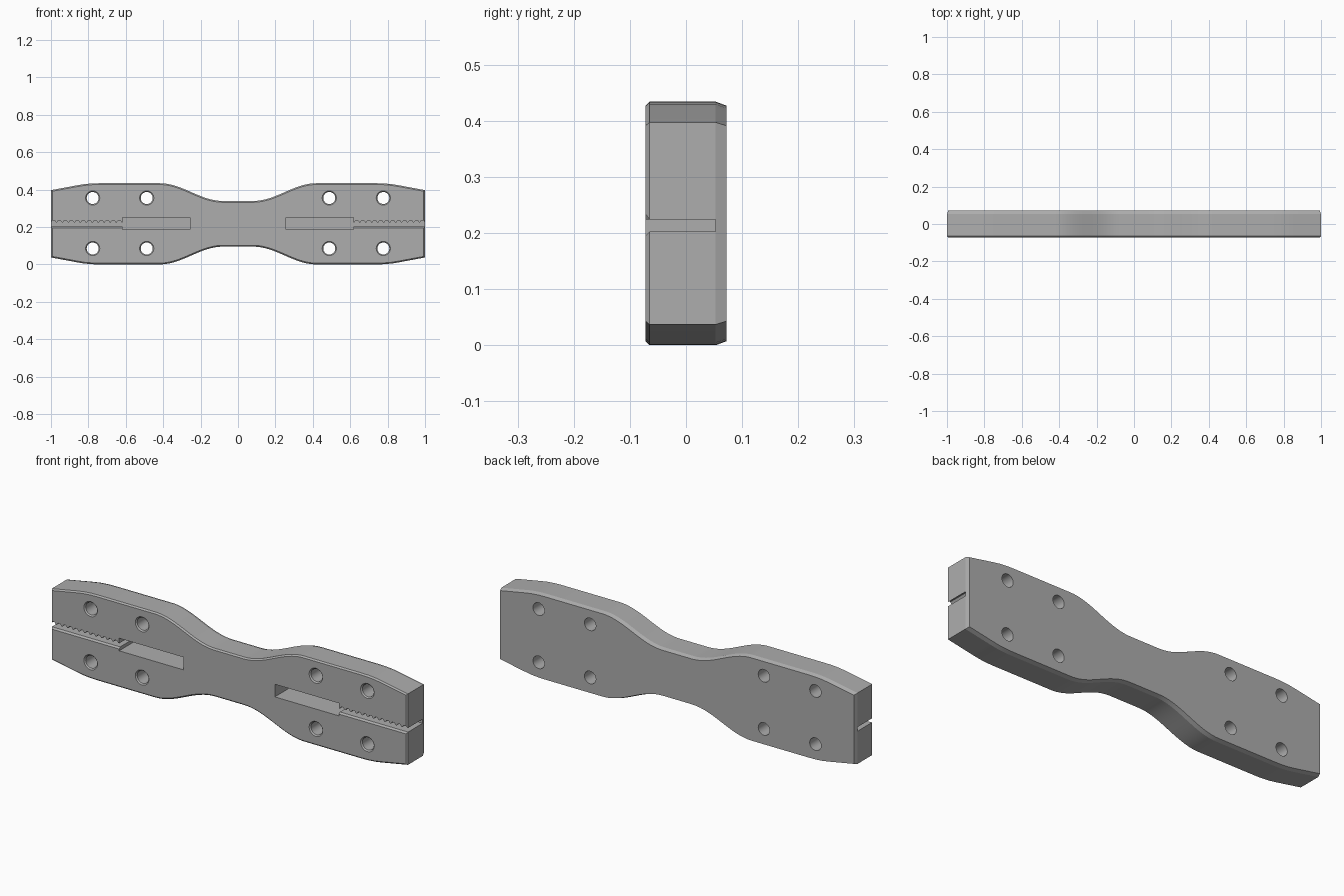
import bpy, math
from mathutils import Vector

if "Cube" in bpy.data.objects:
    bpy.data.objects.remove(bpy.data.objects["Cube"])

MID = 0.217       # height of the plate's centre line
HALF = 0.072      # half thickness

grey = bpy.data.materials.new("satin grey")
grey.use_nodes = True
GREY = (0.42, 0.42, 0.42, 1)
grey.diffuse_color = GREY
grey.node_tree.nodes["Principled BSDF"].inputs["Base Color"].default_value = GREY


def grow(outline, d):
    """Offset a counter-clockwise outline outwards by d."""
    result = []
    for i, p in enumerate(outline):
        a = (p - outline[i - 1]).normalized()
        b = (outline[(i + 1) % len(outline)] - p).normalized()
        na, nb = Vector((a.y, -a.x)), Vector((b.y, -b.x))
        result.append(p + (na + nb) * d / (1 + na.dot(nb)))
    return result


def loft(name, outline, rings):
    """Stack copies of an x-z outline along y; rings are (y, offset)."""
    outline = [Vector(p) for p in outline]
    n = len(outline)
    verts = [(p.x, y, p.y) for y, d in rings for p in grow(outline, d)]
    faces = [list(range(n)), list(range(len(verts) - 1, len(verts) - n - 1, -1))]
    for r in range(len(rings) - 1):
        for i in range(n):
            j = (i + 1) % n
            faces.append([r * n + j, r * n + i, (r + 1) * n + i, (r + 1) * n + j])
    mesh = bpy.data.meshes.new(name)
    mesh.from_pydata(verts, [], faces)
    mesh.materials.append(grey)
    obj = bpy.data.objects.new(name, mesh)
    bpy.context.collection.objects.link(obj)
    return obj


def mirrored(points, side):
    return points if side > 0 else [(-x, z) for x, z in reversed(points)]


# Plate: flared ends, smooth waist, bevelled front and back rims
quarter = [(1, 0.18), (0.86, 0.206), (0.82, 0.2125), (0.78, 0.216), (0.74, 0.217)]
STEPS = 20
for i in range(STEPS + 1):
    t = i / STEPS
    x = 0.42 - 0.34 * t
    quarter.append((x, 0.122 + 0.095 * (0.5 + 0.5 * math.cos(math.pi * t))))
upper = quarter + [(-x, h) for x, h in reversed(quarter)]
outline = [(x, MID + h) for x, h in upper] + [(x, MID - h) for x, h in reversed(upper)]
plate = loft("plate", outline,
             [(-HALF, -0.007), (-0.065, 0), (0.053, 0), (HALF, -0.007)])


def cut(cutter):
    cutter.hide_render = True
    bpy.context.view_layer.objects.active = plate
    mod = plate.modifiers.new("cut", 'BOOLEAN')
    mod.operation, mod.solver, mod.object = 'DIFFERENCE', 'EXACT', cutter
    bpy.ops.object.modifier_apply(modifier=mod.name)
    bpy.data.objects.remove(cutter)


TEETH, FLOOR = 12, 0.053
for side in (1, -1):
    # Bolt holes with a countersunk front rim
    for x in (0.777, 0.488):
        for z in (0.085, 0.355):
            ring = [(side * x + 0.032 * math.cos(a), z + 0.032 * math.sin(a))
                    for a in (math.tau * k / 32 for k in range(32))]
            cut(loft("hole_cutter", ring,
                     [(-0.08, 0.014), (-0.066, 0), (0.09, 0)]))

    # Pocket joined to an open slot with a toothed upper edge
    slot = [(0.257, 0.186), (0.617, 0.186), (0.617, 0.203), (1.05, 0.203), (1.05, 0.224)]
    pitch = (1 - 0.617) / TEETH
    for k in range(TEETH):
        x = 1 - k * pitch
        slot += [(x, 0.224), (x - pitch * 0.25, 0.235),
                 (x - pitch * 0.6, 0.235), (x - pitch * 0.85, 0.224)]
    slot += [(0.617, 0.224), (0.617, 0.25), (0.257, 0.25)]
    cut(loft("slot_cutter", mirrored(slot, side), [(-0.1, 0), (FLOOR, 0)]))

    # Bevelled lower lip of the slot
    lip = [(0.617, 0.203), (1.05, 0.203), (1.05, 0.215), (0.617, 0.215)]
    cut(loft("lip_cutter", mirrored(lip, side), [(-0.08, 0.016), (-0.064, 0)]))

# Smooth curved walls, keep machined edges crisp
bpy.ops.object.select_all(action='DESELECT')
plate.select_set(True)
bpy.context.view_layer.objects.active = plate
bpy.ops.object.shade_smooth_by_angle(angle=math.radians(20))
